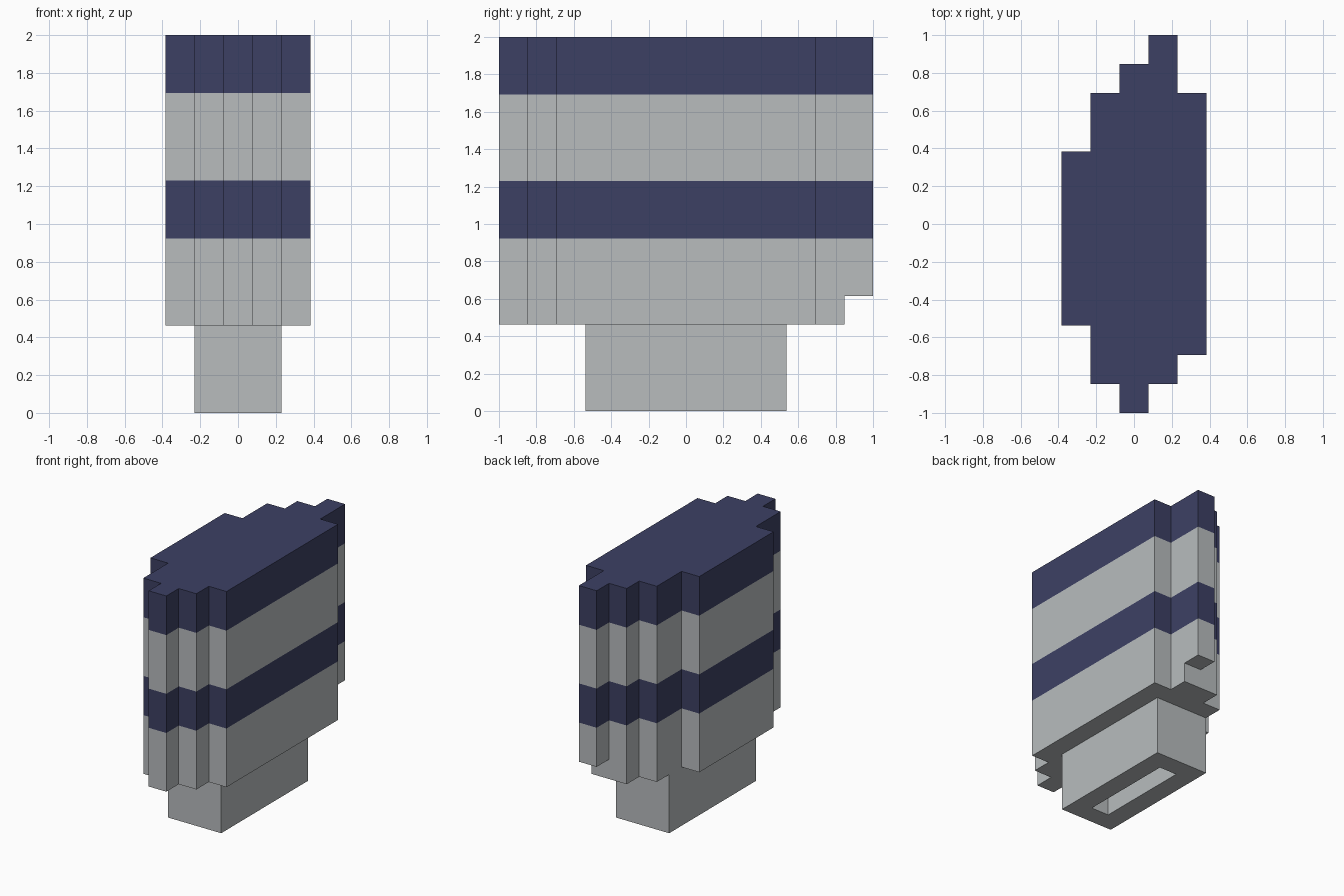
import bpy
import bmesh

if "Cube" in bpy.data.objects:
    bpy.data.objects.remove(bpy.data.objects["Cube"], do_unlink=True)

U = 2 / 13                      # one block of the stepped grid


def material(name, rgb):
    mat = bpy.data.materials.new(name)
    mat.use_nodes = True
    mat.diffuse_color = (*rgb, 1)
    bsdf = mat.node_tree.nodes["Principled BSDF"]
    bsdf.inputs["Base Color"].default_value = (*rgb, 1)
    bsdf.inputs["Roughness"].default_value = 0.8
    return mat


GREY = material("light_grey", (0.479, 0.503, 0.515))
NAVY = material("navy_blue", (0.046, 0.051, 0.127))


def face(bm, points, mat=0):
    """Add a face from grid points (x, y, z), counted in blocks."""
    verts = [bm.verts.new(((x - 2.5) * U, (y - 6.5) * U, z * U)) for x, y, z in points]
    bm.faces.new(verts).material_index = mat


def walls(bm, outline, z0, z1, mat=0):
    """Side walls over an outline; counter-clockwise outlines face outward."""
    for (ax, ay), (bx, by) in zip(outline, outline[1:] + outline[:1]):
        face(bm, [(ax, ay, z0), (bx, by, z0), (bx, by, z1), (ax, ay, z1)], mat)


def finish(bm, name, mats):
    bmesh.ops.remove_doubles(bm, verts=bm.verts, dist=1e-4)
    mesh = bpy.data.meshes.new(name)
    bm.to_mesh(mesh)
    bm.free()
    for mat in mats:
        mesh.materials.append(mat)
    obj = bpy.data.objects.new(name, mesh)
    bpy.context.collection.objects.link(obj)
    return obj


# Stepped footprint: front and back end of each column, from -x to +x
columns = [(3, 9), (1, 11), (0, 12), (1, 13), (2, 11)]
outline = []
for i, (front, _) in enumerate(columns):
    outline += [(i, front), (i + 1, front)]
for i, (_, back) in reversed(list(enumerate(columns))):
    outline += [(i + 1, back), (i, back)]
outline.insert(outline.index((4, 13)), (4, 12))
lower_outline = [p for p in outline if p[1] < 13]   # without the raised back tip

# Striped body: bottom, top, outline and colour of each band
bm = bmesh.new()
for z0, z1, shape, mat in [(3, 4, lower_outline, 0), (4, 6, outline, 0),
                           (6, 8, outline, 1), (8, 11, outline, 0),
                           (11, 13, outline, 1)]:
    walls(bm, shape, z0, z1, mat)
face(bm, [(x, y, 13) for x, y in outline], 1)
face(bm, [(x, y, 3) for x, y in reversed(lower_outline)])
face(bm, [(3, 12, 4), (3, 13, 4), (4, 13, 4), (4, 12, 4)])
finish(bm, "striped_body", [GREY, NAVY])

# Hollow base: outer walls, slot walls and the rim underneath
outer = [(1, 3), (4, 3), (4, 10), (1, 10)]
slot = [(2, 4), (3, 4), (3, 9), (2, 9)]
bm = bmesh.new()
walls(bm, outer, 0, 3)
walls(bm, slot[::-1], 0, 3)
for i in range(4):
    j = (i + 1) % 4
    face(bm, [(*p, 0) for p in (outer[j], outer[i], slot[i], slot[j])])
finish(bm, "hollow_base", [GREY])
